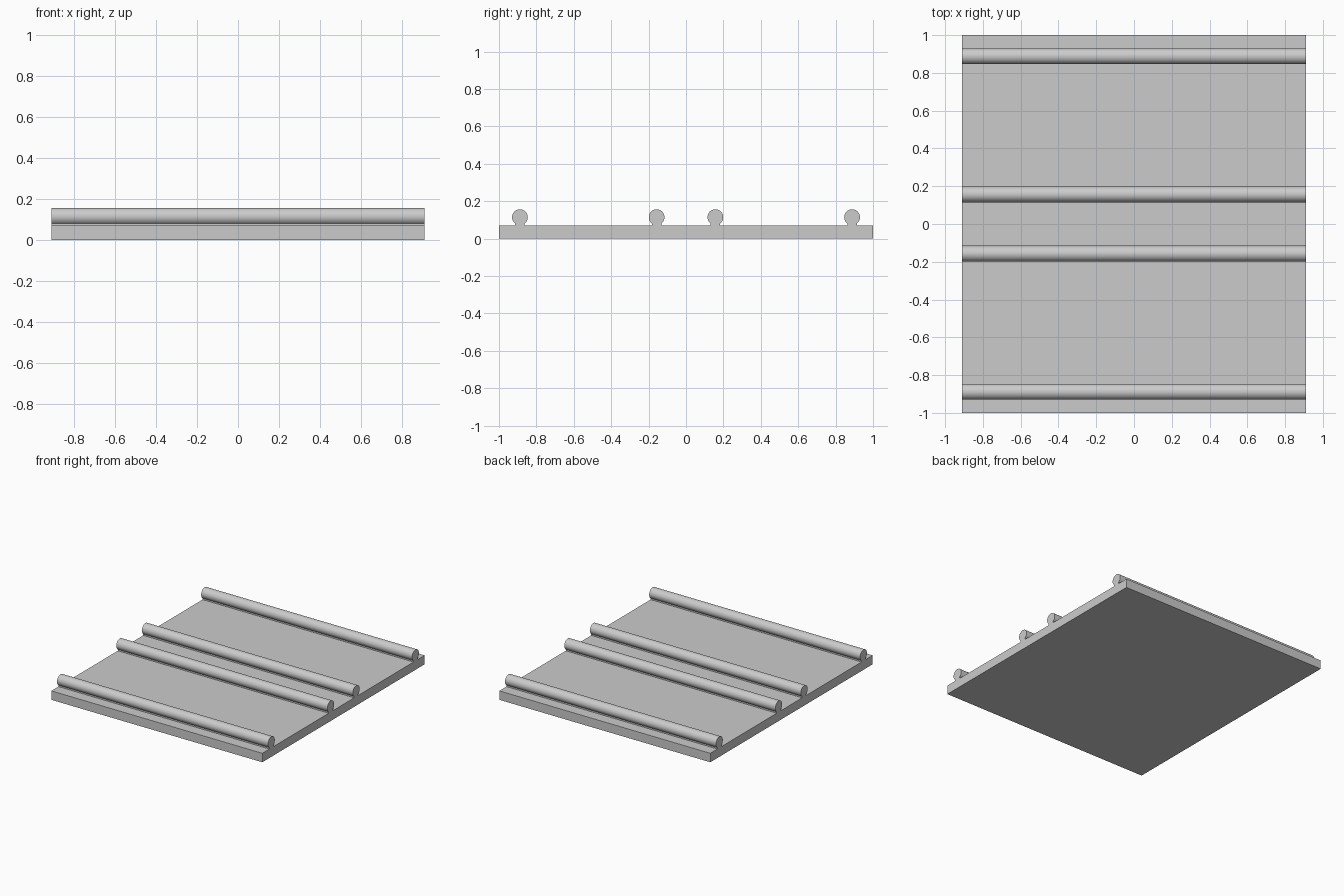
import bpy, bmesh
from math import sin, cos, asin, pi, radians

if "Cube" in bpy.data.objects:
    bpy.data.objects.remove(bpy.data.objects["Cube"], do_unlink=True)

HALF_X, HALF_Y, TOP = 0.91, 1.0, 0.07
RADIUS, AXIS_Z, NECK = 0.042, 0.115, 0.025

grey = bpy.data.materials.new("light_grey")
grey.use_nodes = True
colour = (0.6, 0.6, 0.6, 1)
grey.diffuse_color = colour
grey.node_tree.nodes["Principled BSDF"].inputs["Base Color"].default_value = colour


def extrude_profile(name, points):
    """Extrude a closed (y, z) profile along the full width in x."""
    bm = bmesh.new()
    face = bm.faces.new([bm.verts.new((-HALF_X, y, z)) for y, z in points])
    result = bmesh.ops.extrude_face_region(bm, geom=[face])
    moved = [v for v in result["geom"] if isinstance(v, bmesh.types.BMVert)]
    bmesh.ops.translate(bm, verts=moved, vec=(2 * HALF_X, 0, 0))
    bmesh.ops.recalc_face_normals(bm, faces=bm.faces)
    mesh = bpy.data.meshes.new(name)
    bm.to_mesh(mesh)
    bm.free()
    mesh.materials.append(grey)
    obj = bpy.data.objects.new(name, mesh)
    bpy.context.collection.objects.link(obj)
    return obj


# Flat base plate
extrude_profile("base_plate", [(-HALF_Y, 0), (HALF_Y, 0), (HALF_Y, TOP), (-HALF_Y, TOP)])


# Round rails, each on a narrow neck sunk slightly into the plate
def rail(name, y):
    gap = asin(NECK / RADIUS)
    steps = 40
    points = [(y + NECK, TOP - 0.005)]
    for i in range(steps + 1):
        a = -pi / 2 + gap + (2 * pi - 2 * gap) * i / steps
        points.append((y + RADIUS * cos(a), AXIS_Z + RADIUS * sin(a)))
    points.append((y - NECK, TOP - 0.005))
    obj = extrude_profile(name, points)
    bpy.ops.object.select_all(action="DESELECT")
    obj.select_set(True)
    bpy.context.view_layer.objects.active = obj
    bpy.ops.object.shade_smooth_by_angle(angle=radians(30))


for side, sign in (("front", -1), ("back", 1)):
    rail(side + "_outer_rail", sign * 0.888)
    rail(side + "_inner_rail", sign * 0.157)
